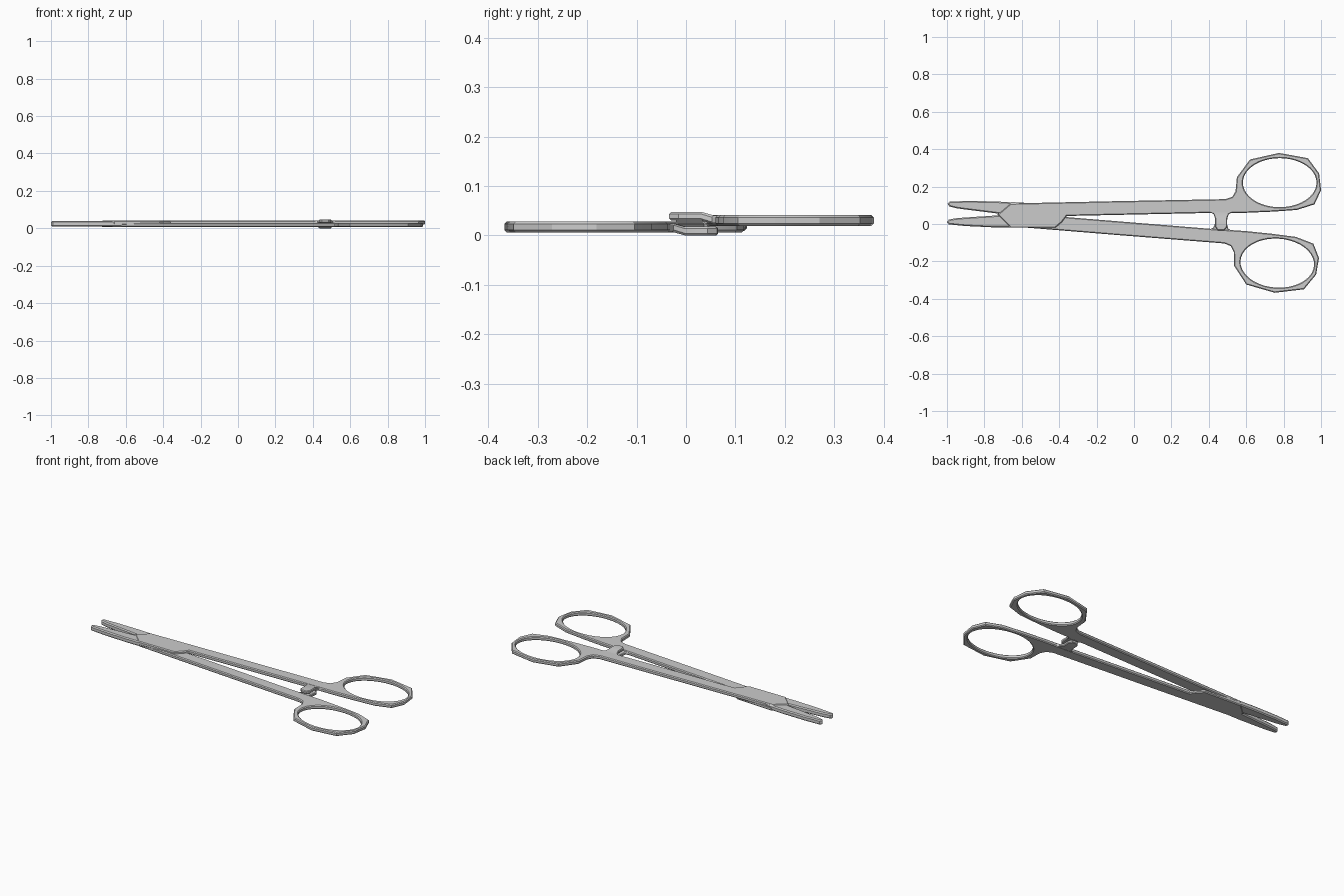
import bpy, bmesh, math
from mathutils import Vector, Matrix

if "Cube" in bpy.data.objects:
    bpy.data.objects.remove(bpy.data.objects["Cube"])

PIVOT = Vector((-0.53, 0.045, 0.02375))
# second half: first half turned over about its long axis, then opened slightly
FLIP = (Matrix.Translation(PIVOT) @ Matrix.Rotation(-0.06, 4, 'Z')
        @ Matrix.Rotation(math.pi, 4, 'X') @ Matrix.Translation(-PIVOT))


def inset(pts, d):
    """Mitred offset: into the area for d > 0, out of it for d < 0."""
    n = len(pts)
    area = sum(pts[i][0] * pts[(i + 1) % n][1] - pts[(i + 1) % n][0] * pts[i][1] for i in range(n))
    s = d if area > 0 else -d
    out = []
    for i in range(n):
        p = Vector(pts[i])
        a = (p - Vector(pts[i - 1])).normalized()
        b = (Vector(pts[(i + 1) % n]) - p).normalized()
        na, nb = Vector((-a.y, a.x)), Vector((-b.y, b.x))
        out.append(p + (na + nb) * s / max(0.5, 1 + na.dot(nb)))
    return out


def plate(name, loops, z0, z1, c, flip, zshift=None):
    """Flat plate with chamfered rims; the loops after the first are holes."""
    bm = bmesh.new()
    caps = ([], [])
    for k, pts in enumerate(loops):
        small = inset(pts, c if k == 0 else -c)
        rings = []
        for line, z in ((small, z0), (pts, z0 + c), (pts, z1 - c), (small, z1)):
            rings.append([bm.verts.new((p[0], p[1], z + (zshift(p[1]) if zshift else 0)))
                          for p in line])
        n = len(pts)
        for lo, hi in zip(rings, rings[1:]):
            for i in range(n):
                j = (i + 1) % n
                bm.faces.new((lo[i], lo[j], hi[j], hi[i]))
        for cap, ring in zip(caps, (rings[0], rings[-1])):
            cap.extend(bm.edges.get((ring[i], ring[(i + 1) % n])) for i in range(n))
    for cap in caps:
        bmesh.ops.triangle_fill(bm, edges=cap, use_beauty=True, normal=(0, 0, 1))
    if flip:
        bm.transform(FLIP)
    bmesh.ops.recalc_face_normals(bm, faces=bm.faces)
    me = bpy.data.meshes.new(name)
    bm.to_mesh(me)
    bm.free()
    ob = bpy.data.objects.new(name, me)
    bpy.context.collection.objects.link(ob)
    bpy.ops.object.select_all(action='DESELECT')
    bpy.context.view_layer.objects.active = ob
    ob.select_set(True)
    bpy.ops.object.shade_smooth_by_angle(angle=math.radians(25))


# shank with box joint and faceted finger ring
handle = [(-0.73, 0.05), (-0.66, 0.11), (-0.1, 0.122), (0.49, 0.133), (0.525, 0.145), (0.543, 0.175),
          (0.55, 0.25), (0.62, 0.345), (0.775, 0.38), (0.93, 0.352), (0.99, 0.27),
          (1.0, 0.18), (0.965, 0.105), (0.87, 0.075), (0.74, 0.066), (0.6, 0.06),
          (0.4, 0.059), (-0.36, 0.043), (-0.385, 0.01), (-0.42, -0.02), (-0.66, -0.02)]
finger_hole = [(0.779 + 0.197 * math.cos(a), 0.221 + 0.131 * math.sin(a))
               for a in (math.tau * i / 40 for i in range(40))]
# slim tapered jaw
jaw = [(-0.99, -0.002), (-1.0, 0.01), (-0.99, 0.024), (-0.95, 0.031), (-0.9, 0.035),
       (-0.73, 0.046), (-0.62, 0.046), (-0.62, -0.018), (-0.75, -0.018), (-0.9, -0.011)]
# ratchet catch reaching across to the other shank
catch = [(0.395, 0.068), (0.425, 0.053), (0.434, 0.03), (0.434, -0.015), (0.448, -0.034),
         (0.483, -0.034), (0.498, -0.015), (0.498, 0.03), (0.507, 0.053), (0.535, 0.068)]

for side, flip in (("upper", False), ("lower", True)):
    plate(side + "_handle", [handle, finger_hole], 0.019, 0.0415, 0.005, flip)
    plate(side + "_jaw", [jaw], 0.010, 0.039, 0.006, flip)
    plate(side + "_catch", [catch], 0.030, 0.0475, 0.004, flip,
          lambda y: -0.007 if y > 0.045 else 0)
